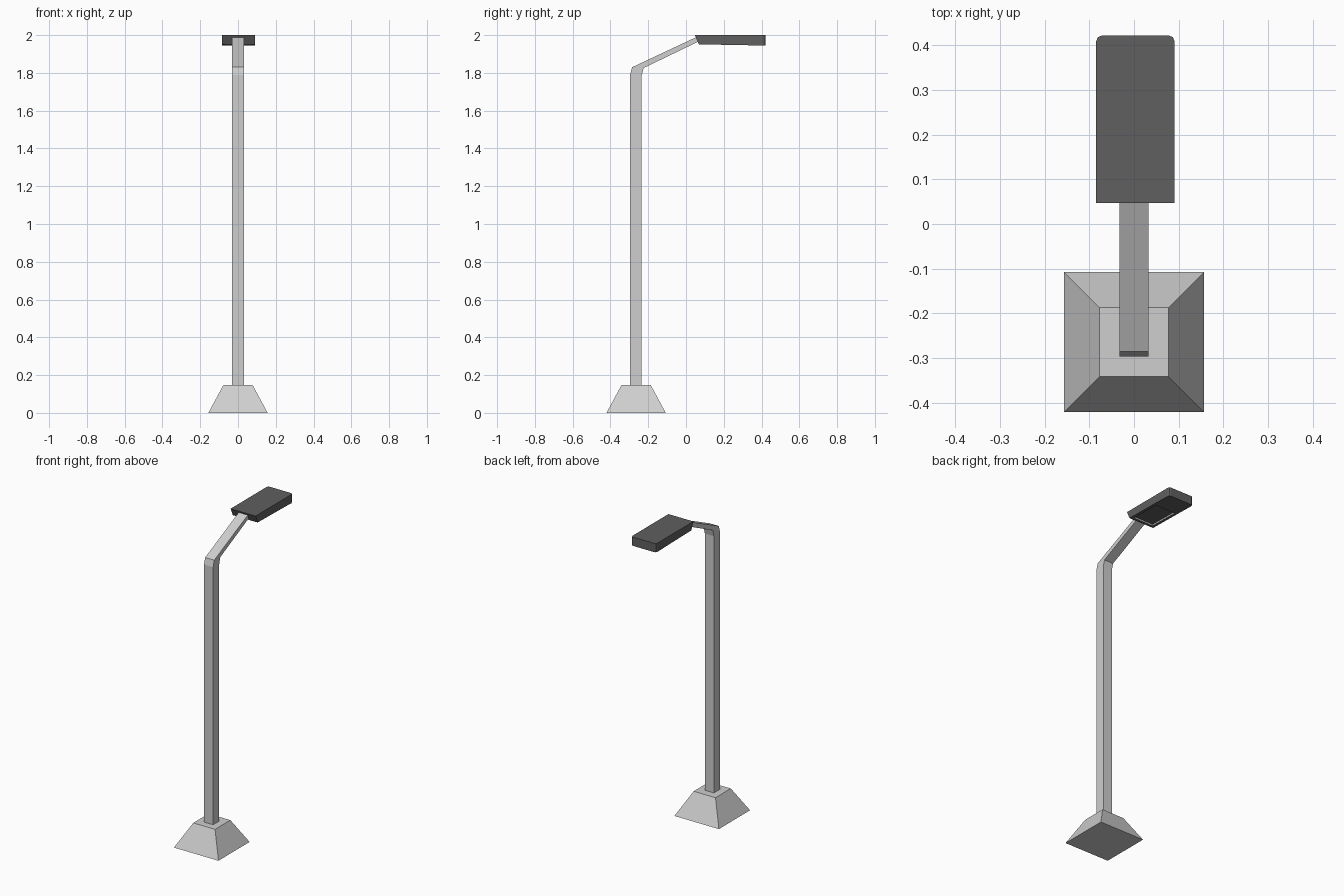
import bpy
import bmesh
from mathutils import Vector

if "Cube" in bpy.data.objects:
    bpy.data.objects.remove(bpy.data.objects["Cube"], do_unlink=True)


def make_material(name, value):
    mat = bpy.data.materials.new(name)
    mat.use_nodes = True
    colour = (value, value, value, 1)
    mat.diffuse_color = colour
    mat.node_tree.nodes["Principled BSDF"].inputs["Base Color"].default_value = colour
    return mat


light_grey = make_material("light grey", 0.62)
dark_grey = make_material("dark grey", 0.115)


def extrude_side_profile(profile, half_width, centre_x=0):
    """Extrude a (y, z) outline across x into a closed solid."""
    bm = bmesh.new()
    verts = [bm.verts.new((centre_x - half_width, y, z)) for y, z in profile]
    face = bm.faces.new(verts)
    result = bmesh.ops.extrude_face_region(bm, geom=[face])
    moved = [g for g in result["geom"] if isinstance(g, bmesh.types.BMVert)]
    bmesh.ops.translate(bm, verts=moved, vec=Vector((2 * half_width, 0, 0)))
    bmesh.ops.recalc_face_normals(bm, faces=bm.faces)
    return bm


def finish(bm, name, *materials):
    mesh = bpy.data.meshes.new(name)
    bm.to_mesh(mesh)
    bm.free()
    for mat in materials:
        mesh.materials.append(mat)
    obj = bpy.data.objects.new(name, mesh)
    bpy.context.collection.objects.link(obj)
    return obj


# Tapered foot: a cube whose top is drawn in
POLE_Y = -0.264
FOOT_HEIGHT = 0.148
bm = bmesh.new()
bmesh.ops.create_cube(bm, size=1)
for v in bm.verts:
    width = 0.154 if v.co.z > 0 else 0.314
    v.co = Vector((v.co.x * width, v.co.y * width + POLE_Y, (v.co.z + 0.5) * FOOT_HEIGHT))
finish(bm, "foot", light_grey)

# Upright pole bending into the thinner arm
pole_profile = [
    (-0.296, FOOT_HEIGHT), (-0.235, FOOT_HEIGHT), (-0.235, 1.785), (-0.224, 1.826),
    (0.075, 1.97), (0.06, 1.992), (-0.285, 1.83), (-0.296, 1.79),
]
finish(extrude_side_profile(pole_profile, 0.032), "pole_and_arm", light_grey)

# Lamp head with a slanted rear and a slight fold underneath
head_profile = [(0.047, 2.0), (0.068, 1.951), (0.3, 1.947), (0.422, 1.944), (0.422, 2.0)]
bm = extrude_side_profile(head_profile, 0.088, 0.003)

# Trim the two upright corners at the far end
corners = [e for e in bm.edges
           if all(v.co.y > 0.42 for v in e.verts)
           and abs(e.verts[0].co.x - e.verts[1].co.x) < 0.01]
bmesh.ops.bevel(bm, geom=corners, offset=0.014, segments=2, profile=0.5, affect="EDGES")

# Recessed lamp window under the head, with a pale rim
bm.normal_update()
underside = [f for f in bm.faces if f.normal.z < -0.9]
window = min(underside, key=lambda f: f.calc_center_median().y)
bmesh.ops.inset_individual(bm, faces=[window], thickness=0.026)
rim = bmesh.ops.inset_individual(bm, faces=[window], thickness=0.002, depth=-0.008)
for f in rim["faces"]:
    f.material_index = 1
finish(bm, "lamp_head", dark_grey, light_grey)
